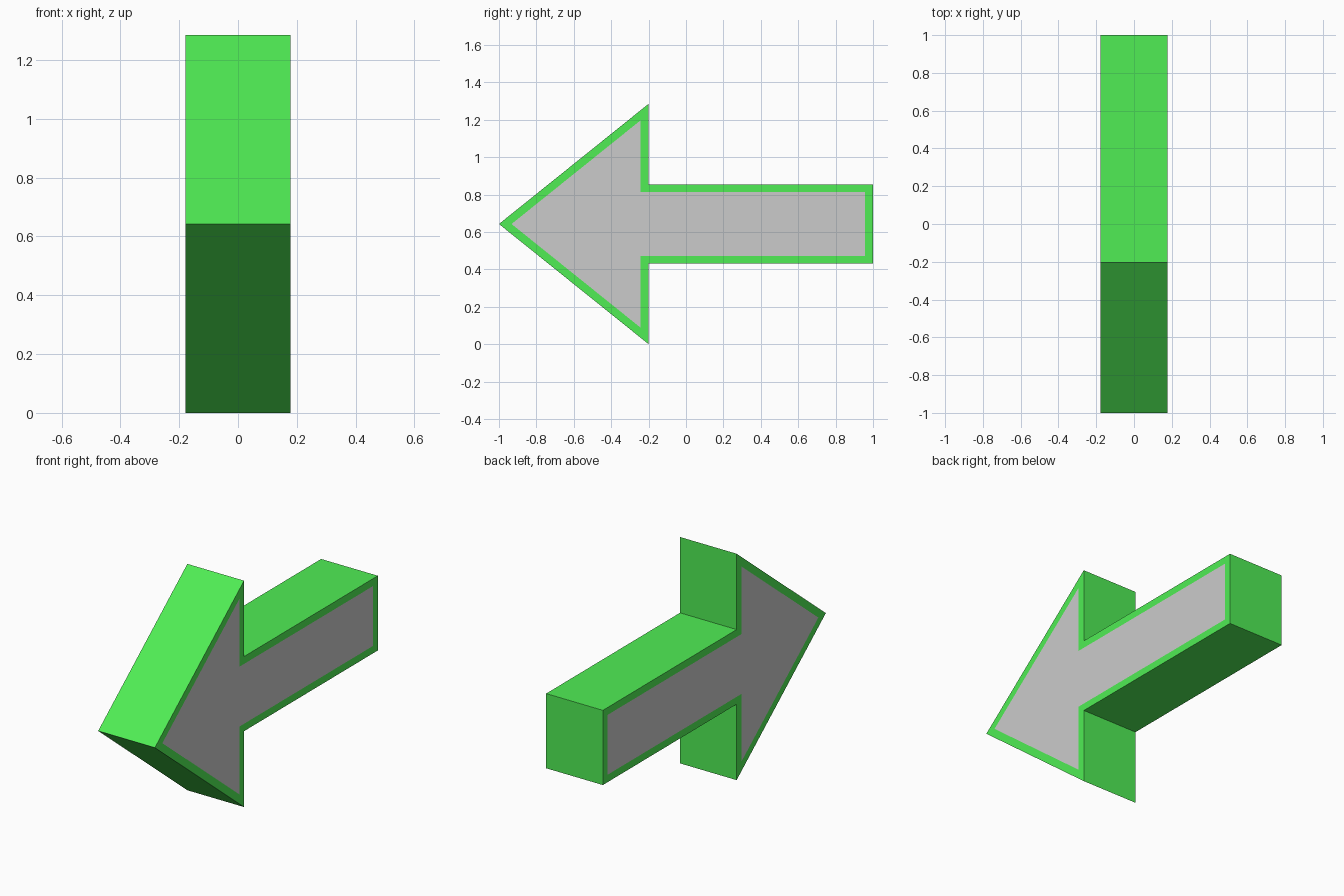
import bpy, bmesh

if "Cube" in bpy.data.objects:
    bpy.data.objects.remove(bpy.data.objects["Cube"])

HALF_WIDTH = 0.178
MID_Z = 0.6425
BORDER = 0.042

green = bpy.data.materials.new("green")
green.diffuse_color = (0.08, 0.85, 0.09, 1)
green.use_nodes = True
green.node_tree.nodes["Principled BSDF"].inputs["Base Color"].default_value = green.diffuse_color

# Arrow outline (y, height above the middle), upper half then mirrored
upper = [(-0.2, 0.6425), (-0.2, 0.212), (1.0, 0.212)]
outline = [(-1.0, 0.0)] + upper + [(y, -h) for y, h in reversed(upper)]

# Solid arrow: extrude the outline across x
bm = bmesh.new()
face = bm.faces.new([bm.verts.new((-HALF_WIDTH, y, MID_Z + h)) for y, h in outline])
ext = bmesh.ops.extrude_face_region(bm, geom=[face], use_keep_orig=True)
bmesh.ops.translate(bm, vec=(2 * HALF_WIDTH, 0, 0),
                    verts=[g for g in ext["geom"] if isinstance(g, bmesh.types.BMVert)])
bmesh.ops.recalc_face_normals(bm, faces=bm.faces)
for f in bm.faces:
    f.material_index = 1

# Flush grey panels inset on both arrow sides, leaving a green border
sides = [f for f in bm.faces if len(f.verts) == len(outline)]
bmesh.ops.inset_individual(bm, faces=sides, thickness=BORDER, use_even_offset=True)
for f in bm.faces:
    if len(f.verts) == len(outline):
        f.material_index = 0

mesh = bpy.data.meshes.new("arrow")
bm.to_mesh(mesh)
bm.free()
mesh.materials.append(None)
mesh.materials.append(green)
bpy.context.collection.objects.link(bpy.data.objects.new("arrow", mesh))
